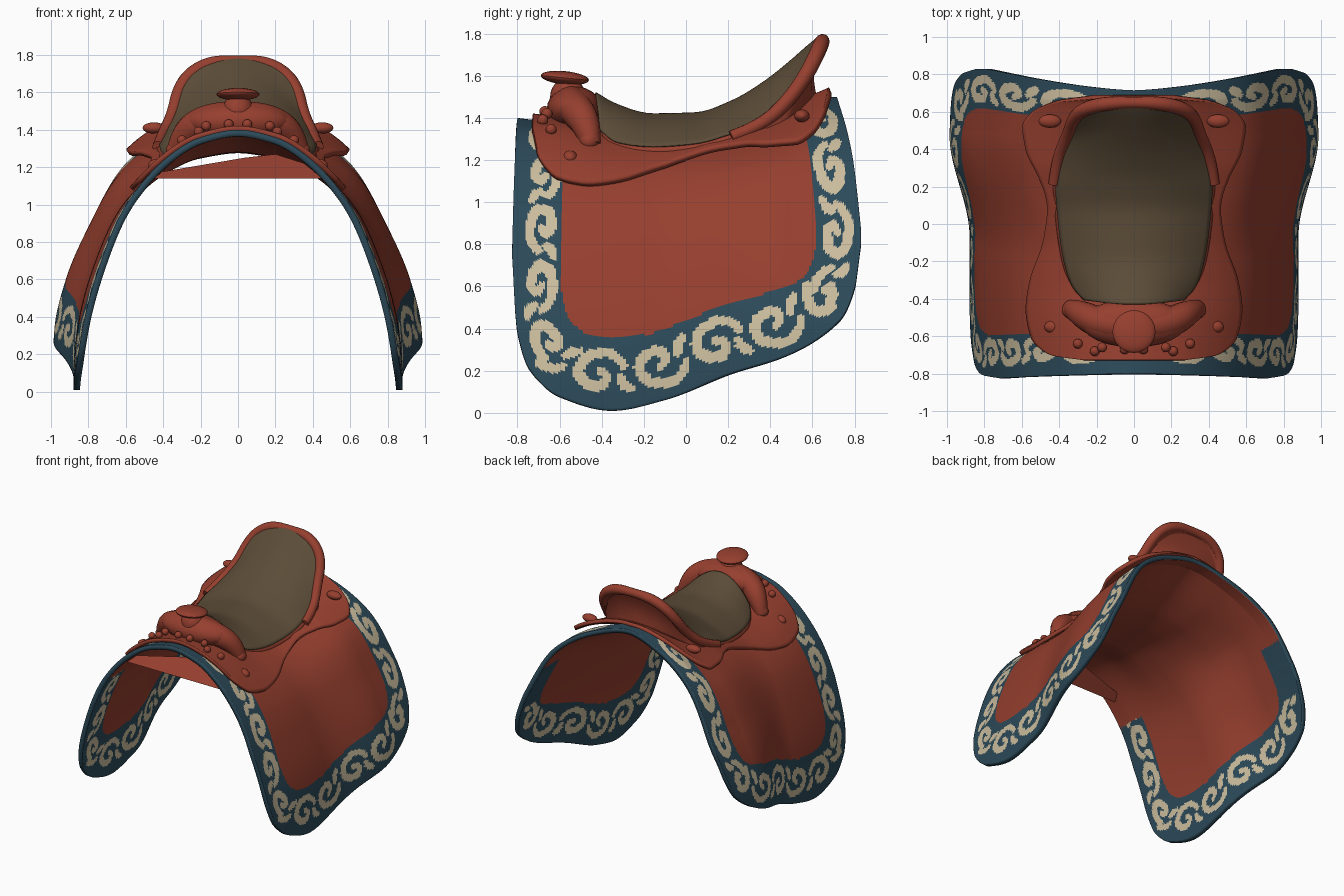
import bpy, math
from mathutils import Vector, kdtree
if "Cube" in bpy.data.objects:
    bpy.data.objects.remove(bpy.data.objects["Cube"], do_unlink=True)

def material(name, rgb):
    m = bpy.data.materials.new(name)
    m.use_nodes = True
    m.diffuse_color = (*rgb, 1)
    m.node_tree.nodes["Principled BSDF"].inputs["Base Color"].default_value = (*rgb, 1)
    return m
RED = material("red leather", (.305, .05, .028))
BLUE = material("blue border", (.025, .068, .1))
CREAM = material("cream scrollwork", (.6, .51, .34))
BROWN = material("brown seat leather", (.105, .072, .039))

def ease(keys, x):
    """Overshoot-free cubic through (x, value...) keys."""
    last = len(keys) - 2
    x = min(max(x, keys[0][0]), keys[-1][0])
    i = next((n for n in range(last) if x <= keys[n + 1][0]), last)
    a, b = keys[i], keys[i + 1]
    w = b[0] - a[0]
    u = (x - a[0]) / w
    out = []
    for c in range(1, len(a)):
        before, d, after = ((keys[n + 1][c] - keys[n][c]) / (keys[n + 1][0] - keys[n][0])
                            for n in (max(i - 1, 0), i, min(i + 1, last)))
        m, n = (2 * d * e / (d + e) if d * e > 0 else 0 for e in (before, after))
        out.append(a[c] + (b[c] - a[c]) * u * u * (3 - 2 * u) + w * u * (1 - u) * (m * (1 - u) - n * u))
    return out

def clamp(v):
    return min(max(v, 0), 1)

def finish(name, data, mats):
    ob = bpy.data.objects.new(name, data)
    bpy.context.collection.objects.link(ob)
    for m in mats:
        data.materials.append(m)
    bpy.ops.object.select_all(action='DESELECT')
    ob.select_set(True)
    bpy.context.view_layer.objects.active = ob
    return ob

def sheet(name, rows, mats, thickness, offset, rule=None):
    """Half sheet of rows, mirrored over x and thickened."""
    n = len(rows[0])
    faces = [(i * n + j, i * n + j + 1, (i + 1) * n + j + 1, (i + 1) * n + j)
             for i in range(len(rows) - 1) for j in range(n - 1)]
    me = bpy.data.meshes.new(name)
    me.from_pydata([p for r in rows for p in r], [], faces)
    ob = finish(name, me, mats)
    if rule:
        for f in me.polygons:
            f.material_index = rule(*divmod(f.index, n - 1))
    bpy.ops.object.shade_smooth_by_angle(angle=math.radians(50))
    ob.modifiers.new("mirror", 'MIRROR').merge_threshold = .002
    s = ob.modifiers.new("thickness", 'SOLIDIFY')
    s.thickness, s.offset = thickness, offset
    return s

def ball(name, at, size, turn=0):
    bpy.ops.mesh.primitive_uv_sphere_add(segments=24, ring_count=14, radius=1, location=at,
                                         rotation=(turn, 0, 0), scale=size)
    ob = bpy.context.object
    ob.name = name
    ob.data.materials.append(RED)
    bpy.ops.object.shade_smooth_by_angle()

def tube(name, half):
    """Round tube through (x, y, z, radius) points, mirrored over x."""
    pts = half + [(-x, y, z, r) for x, y, z, r in reversed(half[:-1])]
    cu = bpy.data.curves.new(name, 'CURVE')
    cu.dimensions, cu.bevel_depth, cu.bevel_resolution, cu.use_fill_caps = '3D', 1, 5, True
    sp = cu.splines.new('NURBS')
    sp.points.add(len(pts) - 1)
    for p, (x, y, z, r) in zip(sp.points, pts):
        p.co, p.radius = (x, y, z, 1), r
    sp.use_endpoint_u, sp.order_u, sp.resolution_u = True, 3, 8
    finish(name, cu, [RED])

# Arched cross-sections keyed by distance from spine (0) to hem (1)
FRONT = [(-.114, -.2, 1.36), (0, 0, 1.4), (.114, .2, 1.36), (.244, .4, 1.235), (.427, .61, .98),
         (.563, .71, .76), (.76, .815, .42), (.887, .855, .2), (1, .88, 0)]
BACK = [(-.143, -.3, 1.42), (0, 0, 1.5), (.143, .3, 1.42), (.315, .6, 1.22), (.497, .8, .88),
        (.657, .92, .6), (.8, .98, .35), (1, 1, 0)]
SPINE = [(-.83, 1.4), (-.55, 1.365), (-.3, 1.315), (0, 1.31), (.2, 1.325), (.4, 1.375), (.72, 1.5)]
HEM = [(-.83, .75), (-.8, .38), (-.74, .2), (-.6, .075), (-.35, .01), (-.1, .06), (.2, .18),
       (.5, .28), (.73, .44), (.8, .59), (.83, .8)]
PANEL = [(-.6, .62), (-.56, .46), (-.48, .38), (-.4, .355), (-.2, .37), (0, .44), (.2, .52),
         (.45, .59), (.55, .64), (.61, .75), (.62, .9)]
DROP = 1.75

def surf(y, t):
    """Point on the right half of the blanket."""
    start = -.06 - .2 * (1 - t)
    k = clamp((y - start) / (.52 - start))
    k *= k * (3 - 2 * k)
    x, z = (p + (q - p) * k for p, q in zip(ease(FRONT, t), ease(BACK, t)))
    x += .22 * t * t * (1 - t) * max(0, 1 - ((y + .1) / .6) ** 2)
    z += (ease(SPINE, y)[0] - 1.4 - .1 * k) * max(0, 1 - (t / .45) ** 2) ** 2
    e = min(1, x / .8) ** 1.5
    edge = .8 + .03 * e if y < 0 else .715 + .115 * e
    return Vector((x, y * edge / .83, z))

# Scroll border: one curl and leaf, repeated along the border centre line
CURL = [(0, .3, -.1), (1, .42, .2), (2, .3, .65), (3, .08, .5), (4, -.04, -.05), (5, .1, -.7),
        (6, .4, -.9), (7, .62, -.6), (8, .72, -.2)]
LEAF = [(0, .62, .2), (1, .69, .6), (2, .8, .85)]
PATH = [(-.685, 1.6), (-.685, 1.1), (-.69, .7), (-.7, .48), (-.63, .3), (-.5, .2), (-.35, .19), (-.1, .235),
        (.2, .355), (.5, .45), (.65, .56), (.71, .75), (.715, 1.1), (.71, 1.6)]
UNITS = 13
keyed = [(i, *p) for i, p in enumerate(PATH)]
line = [Vector(ease(keyed, i / 40)) for i in range(40 * len(PATH) - 39)]
run = [0]
for p, q in zip(line, line[1:]):
    run.append(run[-1] + (q - p).length)
dots = []
for n in range(UNITS):
    for keys, r in ((CURL, .026), (LEAF, .023)):
        steps = keys[-1][0] * 8
        for s in range(steps + 1):
            u, v = ease(keys, s / 8)
            d = (n + .12 + u) / UNITS * run[-1]
            i = min(max(sum(a < d for a in run), 1), len(line) - 1)
            along = (line[i] - line[i - 1]).normalized()
            v *= (.105 if abs(along.x) > .6 else .068) * (-1) ** n
            dots.append((line[i] + Vector((-along.y, along.x)) * v, r * (.7 + .3 * math.sin(math.pi * s / steps))))
tree = kdtree.KDTree(len(dots))
for i, (p, r) in enumerate(dots):
    tree.insert((p.x, p.y, 0), i)
tree.balance()

# Blanket: red panel, blue border, cream scrolls; the lining is plainer
NY, NT = 140, 130
ys = [.415 * (q + math.sin(q * math.pi / 2)) for q in (2 * i / NY - 1 for i in range(NY + 1))]
hems = [1 - ease(HEM, y)[0] / DROP for y in ys]

def blanket_colour(i, j):
    y = (ys[i] + ys[i + 1]) / 2
    h = DROP * (1 - (hems[i] + hems[i + 1]) / 2 * (j + .5) / NT)
    if -.6 < y < .62 and h > ease(PANEL, y)[0]:
        return 0
    _, k, dist = tree.find((y, h, 0))
    scroll = dist < dots[k][1]
    if h > 1.05:
        return 3 + scroll
    return 5 if scroll and y > .6 and h > .7 else 1 + scroll
outside, lining = [RED, BLUE, CREAM, BLUE, CREAM, CREAM], [RED, BLUE, CREAM, RED, RED, BLUE]
shell = sheet("blanket", [[surf(y, hem * j / NT) for j in range(NT + 1)] for y, hem in zip(ys, hems)],
              outside + lining, .035, -1, blanket_colour)
shell.material_offset = len(outside)

# Skirt lying on the blanket, as half widths along its length
SKIRT = [(-.73, .26), (-.7, .43), (-.6, .53), (-.45, .555), (-.3, .535), (-.1, .47), (.1, .445),
         (.25, .485), (.4, .55), (.52, .565), (.6, .52), (.66, .4), (.69, .2)]
rows = []
for i in range(61):
    y = -.02 + .71 * math.sin((i / 30 - 1) * math.pi / 2)
    wide, lift = ease(SKIRT, y)[0], clamp((y + .1) / .4)
    hem = min((n / 1000 for n in range(600)), key=lambda t: abs(surf(y, t).x - wide))
    row = []
    for j in range(25):
        p = surf(y, hem * j / 24)
        d = surf(y, hem * j / 24 + .01) - p
        out = Vector((-d.z, 0, d.x)).normalized() if j else Vector((0, 0, 1))
        p += out * (.005 + .025 * lift)
        row.append((p.x, y, p.z + .02 * lift * j / 24))
    rows.append(row)
sheet("skirt", rows, [RED], .028, 1)

# Seat: centre y, z then edge x, y, z for each station
SEAT = [(0, -.42, 1.51, .27, -.4, 1.33), (1, -.32, 1.455, .335, -.32, 1.275), (2, -.15, 1.41, .385, -.15, 1.255),
        (3, .05, 1.415, .41, .05, 1.27), (4, .22, 1.47, .42, .2, 1.31), (5, .38, 1.565, .4, .34, 1.36),
        (6, .5, 1.66, .34, .47, 1.48), (7, .58, 1.73, .31, .56, 1.61), (7.5, .61, 1.755, .25, .605, 1.7),
        (8, .635, 1.775, .14, .63, 1.76)]

def seat_rows(reach, lift):
    return [[(ex * a, cy + (ey - cy) * a * a - lift * .6, cz + (ez - cz) * a * a + lift)
             for a in (reach * j / 20 for j in range(21))]
            for cy, cz, ex, ey, ez in (ease(SEAT, i / 6) for i in range(49))]
sheet("seat_body", seat_rows(1.03, 0), [RED], .04, -1)
sheet("seat_leather", seat_rows(1, .012), [BROWN], .008, -1)

# Cantle: rolled rim, and a back wall falling from it to the skirt
rim = [(x + .008, y + .015, z, .022 + .002 * s) for s, _, _, x, y, z in SEAT[4:]] + [(0, .65, 1.768, .03)]
tube("cantle_rim", rim)
wall = []
for x, y, z, _ in rim[1:]:
    f = x / rim[1][0]
    foot = Vector((x * 1.04, .61 - .2 * f * f, 1.5 - .17 * f * f))
    wall.append([Vector((x, y, z)).lerp(foot, j / 8) - Vector((0, .03 * (1 - f) * math.sin(math.pi * j / 8), 0))
                 for j in range(9)])
sheet("cantle_back", wall, [RED], .02, 0)

# Pommel and horn
tube("pommel_arch", [(.34, -.45, 1.27, .045), (.3, -.47, 1.37, .07), (.19, -.53, 1.45, .085), (0, -.55, 1.47, .09)])
ball("pommel_swell", (0, -.53, 1.445), (.28, .13, .105))
ball("horn_neck", (0, -.56, 1.5), (.085, .085, .09))
ball("horn_cap", (0, -.575, 1.59), (.115, .115, .032), -.1)

# Studs, knobs and rosettes on both sides
for side, label in ((1, "left"), (-1, "right")):
    ball("pommel_knob_" + label, (side * .34, -.46, 1.29), (.045, .045, .045))
    ball("front_rosette_" + label, (side * .43, -.55, 1.21), (.05, .036, .035))
    ball("back_rosette_" + label, (side * .45, .55, 1.41), (.06, .036, .03))
    for n, (x, y, z) in enumerate([(.05, -.67, 1.43), (.17, -.66, 1.42), (.21, -.68, 1.39), (.3, -.64, 1.345)]):
        ball("stud_%s_%d" % (label, n + 1), (side * x, y, z), (.026, .026, .026))

# Gullet panel under the front arch
me = bpy.data.meshes.new("gullet_panel")
me.from_pydata([(-.46, -.74, 1.14), (.46, -.74, 1.14), (.42, -.68, 1.2), (.2, -.6, 1.27), (.03, -.6, 1.25),
                (-.44, -.68, 1.17)], [], [range(6)])
finish("gullet_panel", me, [RED])
